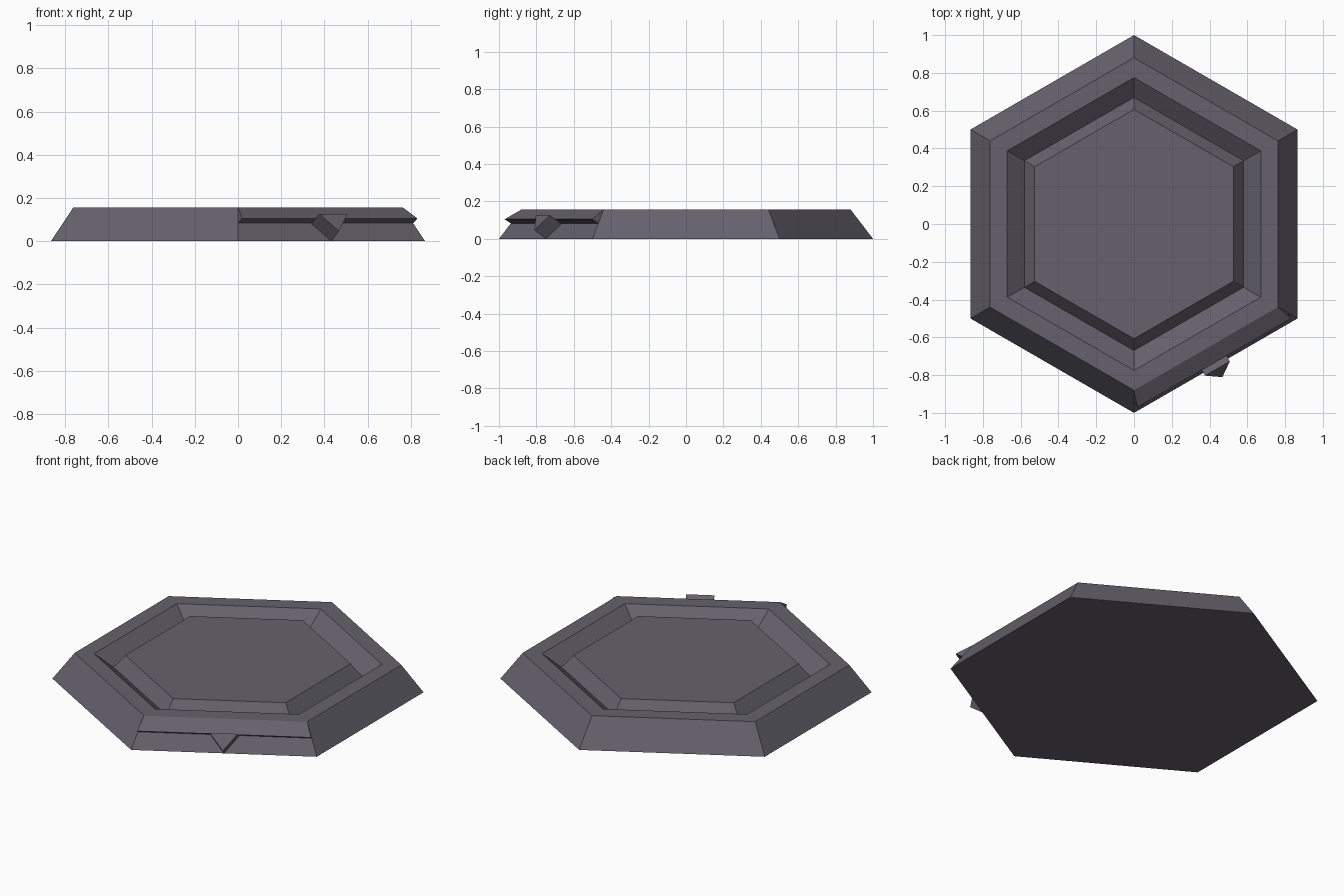
import bpy, bmesh, math
from mathutils import Vector

if "Cube" in bpy.data.objects:
    bpy.data.objects.remove(bpy.data.objects["Cube"])

mat = bpy.data.materials.new("dark_grey")
mat.diffuse_color = (0.13, 0.12, 0.15, 1)
mat.use_nodes = True
mat.node_tree.nodes["Principled BSDF"].inputs["Base Color"].default_value = mat.diffuse_color

H = 0.157                      # rim height
R_BASE, R_RIM = 1.0, 0.88      # corner radii of the outer slope
C30 = math.cos(math.radians(30))


def finish(bm, name):
    bmesh.ops.recalc_face_normals(bm, faces=bm.faces)
    me = bpy.data.meshes.new(name)
    bm.to_mesh(me)
    bm.free()
    me.materials.append(mat)
    ob = bpy.data.objects.new(name, me)
    bpy.context.collection.objects.link(ob)
    return ob


def loft(name, rings):
    """Bridge successive closed loops of points and cap both ends."""
    bm = bmesh.new()
    loops = [[bm.verts.new(p) for p in ring] for ring in rings]
    n = len(loops[0])
    for a, b in zip(loops, loops[1:]):
        for i in range(n):
            j = (i + 1) % n
            bm.faces.new((a[i], a[j], b[j], b[i]))
    bm.faces.new(loops[0])
    bm.faces.new(loops[-1])
    return finish(bm, name)


def hexagon(r, z):
    return [(r * math.cos(math.radians(90 + 60 * i)),
             r * math.sin(math.radians(90 + 60 * i)), z) for i in range(6)]


def on_side(d, t, z):
    """Point at distance d out through the front right side, t along it."""
    return Vector((0.5 * d + C30 * t, -C30 * d + 0.5 * t, z))


# Hexagonal body: outer slope, flat rim, sunken channel, raised centre
profile = [(R_BASE, 0), (R_RIM, H), (0.775, H), (0.67, 0.08), (0.607, H - 0.003)]
loft("hexagonal_base", [hexagon(r, z) for r, z in profile])

# Overhanging lip along the front right side
lip = [(R_RIM * C30, 0.44, H), (0.849, 0.469, 0.105), (0.809, 0.468, 0.082)]
loft("side_lip", [[on_side(d, s * t, z) for d, t, z in lip] for s in (-1, 1)])

# Triangular catch standing square to the sloped side
slope = (R_BASE - R_RIM) * C30 / H
tri = [(t, z) for t, z in ((0, 0), (0.076, 0.08), (-0.076, 0.08))]
back = [on_side(C30 - slope * z, t, z) for t, z in tri]
out = on_side(0.07, 0, 0.07 * slope)
loft("triangular_catch", [back, [p + out for p in back]])
